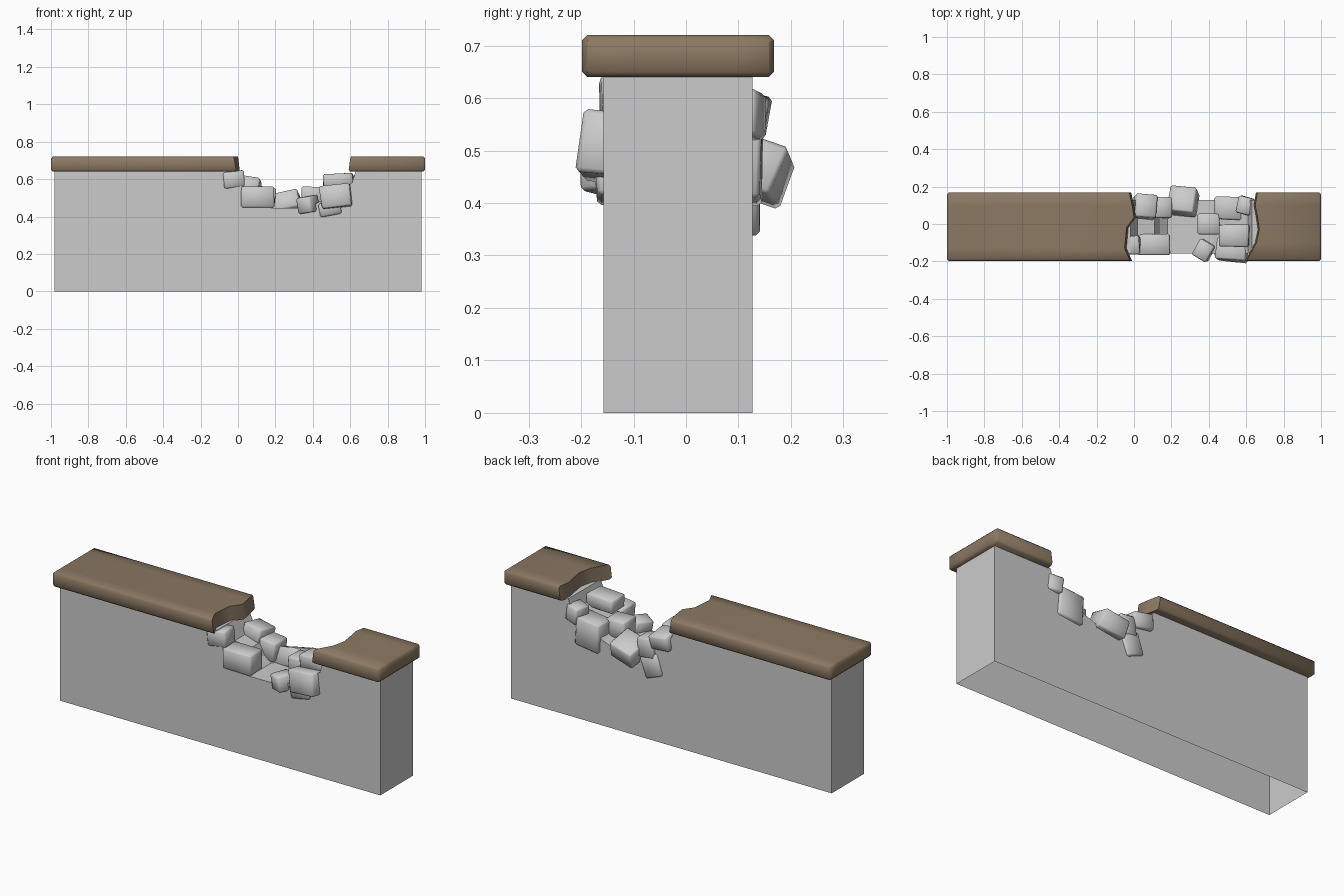
import bpy, bmesh, math, random
from mathutils import Vector, Euler

if "Cube" in bpy.data.objects:
    bpy.data.objects.remove(bpy.data.objects["Cube"])

random.seed(4)


def material(name, col):
    m = bpy.data.materials.new(name)
    m.diffuse_color = (*col, 1)
    m.use_nodes = True
    m.node_tree.nodes["Principled BSDF"].inputs["Base Color"].default_value = m.diffuse_color
    return m


STONE = material("grey stone", (0.6, 0.6, 0.6))
COPING = material("brown coping", (0.26, 0.19, 0.125))


def finish(name, bm, mat, angle=None):
    bmesh.ops.recalc_face_normals(bm, faces=bm.faces)
    me = bpy.data.meshes.new(name)
    bm.to_mesh(me)
    ob = bpy.data.objects.new(name, me)
    bpy.context.collection.objects.link(ob)
    me.materials.append(mat)
    if angle:
        bpy.ops.object.select_all(action='DESELECT')
        ob.select_set(True)
        bpy.context.view_layer.objects.active = ob
        bpy.ops.object.shade_smooth_by_angle(angle=math.radians(angle))
    return ob


# Wall: silhouette with a broken notch, extruded in depth, open underneath
profile = [(-.98, 0), (.98, 0), (.98, .645), (.63, .645), (.61, .58), (.5, .52),
           (.42, .47), (.35, .445), (.18, .445), (.14, .48), (.11, .54),
           (.02, .56), (-.02, .645), (-.98, .645)]
bm = bmesh.new()
front = bm.faces.new([bm.verts.new((x, -.157, z)) for x, z in profile])
ext = bmesh.ops.extrude_face_region(bm, geom=[front], use_keep_orig=True)
for v in ext["geom"]:
    if isinstance(v, bmesh.types.BMVert):
        v.co.y = .127
bmesh.ops.recalc_face_normals(bm, faces=bm.faces)
under = [f for f in bm.faces if all(v.co.z < .001 for v in f.verts)]
bmesh.ops.delete(bm, geom=under, context='FACES_ONLY')
finish("wall", bm, STONE)


# Coping slabs: chamfered section lofted from a clean end to a jagged broken end
def coping(name, end, jag, lean):
    ys = [-.198, -.188] + [y for y, _ in jag[1:-1]] + [.158, .168]

    def jag_x(y):
        for (y0, x0), (y1, x1) in zip(jag, jag[1:]):
            if y <= y1 + 1e-6:
                return x0 + (x1 - x0) * (y - y0) / (y1 - y0)
        return jag[-1][1]

    bm = bmesh.new()
    last = len(ys) - 1
    inward = -.01 if end > 0 else .01
    rings = []
    for step in range(3):
        top, bot = [], []
        for i, y in enumerate(ys):
            drop = .01 if i in (0, last) else 0
            yy, inset = y, 0
            x = (end, end + inward, jag_x(y))[step]
            if step == 0:
                yy, inset = max(-.188, min(.158, y)), .01
                if drop:
                    inset = .015
                    drop = 0
            top.append(bm.verts.new((x, yy, .72 - drop - inset)))
            xb = x + (lean if step == 2 else 0)
            bot.append(bm.verts.new((xb, yy, .64 + drop + inset)))
        rings.append((top, bot))
    for (t0, b0), (t1, b1) in zip(rings, rings[1:]):
        for i in range(last):
            bm.faces.new((t0[i], t0[i + 1], t1[i + 1], t1[i]))
            bm.faces.new((b0[i], b1[i], b1[i + 1], b0[i + 1]))
        for i in (0, last):
            bm.faces.new((t0[i], t1[i], b1[i], b0[i]))
    for t, b in (rings[0], rings[-1]):
        for i in range(last):
            bm.faces.new((t[i], t[i + 1], b[i + 1], b[i]))
    finish(name, bm, COPING, 50)


coping("left_coping", -1, [(-.198, -.02), (-.13, -.05), (-.02, -.04),
                           (.035, .0), (.1, -.01), (.168, -.025)], .01)
coping("right_coping", 1, [(-.198, .6), (-.1, .655), (-.03, .67),
                           (.04, .66), (.1, .648), (.168, .66)], -.008)

# Loose stones: centre, size, rotation in degrees
stones = [
    ((-.025, -.115, .597), (.115, .10, .09), (0, -6, 4)),
    ((.105, -.11, .505), (.175, .115, .115), (0, 0, 0)),
    ((.375, -.14, .465), (.09, .10, .09), (6, -8, -30)),
    ((.525, -.14, .505), (.165, .115, .125), (-6, -8, -5)),
    ((.49, -.12, .445), (.12, .11, .075), (5, -10, 0)),
    ((.535, -.062, .592), (.165, .12, .075), (0, -3, 0)),
    ((.40, 0, .51), (.12, .11, .10), (0, 0, 0)),
    ((.26, .12, .468), (.15, .14, .10), (-19, -12, -6)),
    ((.06, .092, .565), (.12, .125, .085), (-10, 8, -5)),
    ((.15, .088, .505), (.10, .115, .11), (0, 5, 0)),
    ((.12, .085, .41), (.11, .11, .12), (0, 20, 0)),
    ((.507, .083, .48), (.15, .125, .16), (0, -4, -2)),
    ((.595, .098, .57), (.08, .095, .09), (0, -8, -15)),
]
for n, (loc, size, rot) in enumerate(stones):
    bm = bmesh.new()
    bmesh.ops.create_cube(bm, size=1)
    turn = Euler([math.radians(a) for a in rot])
    for v in bm.verts:
        p = Vector([c * s * random.uniform(.93, 1.03) for c, s in zip(v.co, size)])
        p.rotate(turn)
        v.co = p + Vector(loc)
    bmesh.ops.bevel(bm, geom=bm.edges[:], offset=.008, segments=1, affect='EDGES')
    finish(f"loose_stone_{n + 1}", bm, STONE, 60)
